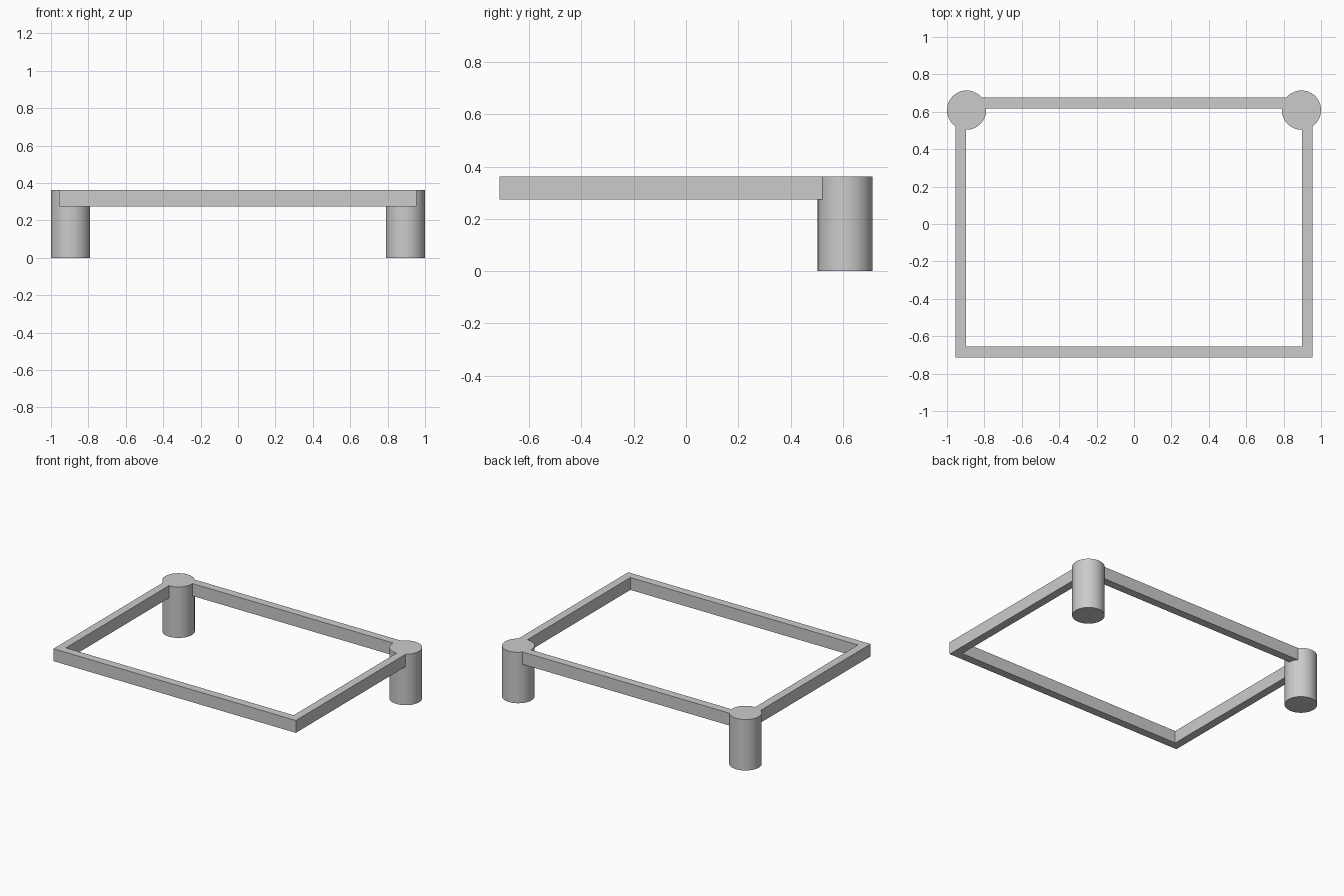
import bpy, bmesh, math

if "Cube" in bpy.data.objects:
    bpy.data.objects.remove(bpy.data.objects["Cube"])

TOP, RAIL_Z = 0.363, 0.275


def make_object(name, bm):
    bmesh.ops.recalc_face_normals(bm, faces=bm.faces[:])
    mesh = bpy.data.meshes.new(name)
    bm.to_mesh(mesh)
    bm.free()
    obj = bpy.data.objects.new(name, mesh)
    bpy.context.collection.objects.link(obj)
    return obj


# rectangular rail frame: one closed ring with a rectangular section
def rail_frame(name, outer, inner):
    bm = bmesh.new()

    def loop(rect, z):
        x, y0, y1 = rect
        return [bm.verts.new((px, py, z)) for px, py in
                ((-x, y0), (x, y0), (x, y1), (-x, y1))]

    loops = [loop(outer, RAIL_Z), loop(outer, TOP), loop(inner, TOP), loop(inner, RAIL_Z)]
    for k in range(4):
        a, b = loops[k], loops[(k + 1) % 4]
        for i in range(4):
            j = (i + 1) % 4
            bm.faces.new((a[i], a[j], b[j], b[i]))
    return make_object(name, bm)


# round corner post, flush with the top of the frame
def post(name, x, y, radius):
    bpy.ops.mesh.primitive_cylinder_add(vertices=48, radius=radius, depth=TOP,
                                        location=(x, y, TOP / 2))
    obj = bpy.context.object
    obj.name = name
    bpy.ops.object.shade_smooth_by_angle(angle=math.radians(30))


rail_frame("rail_frame", (0.955, -0.713, 0.675), (0.897, -0.655, 0.617))
for side, sign in (("left", -1), ("right", 1)):
    post(f"back_{side}_post", sign * 0.895, 0.609, 0.105)
